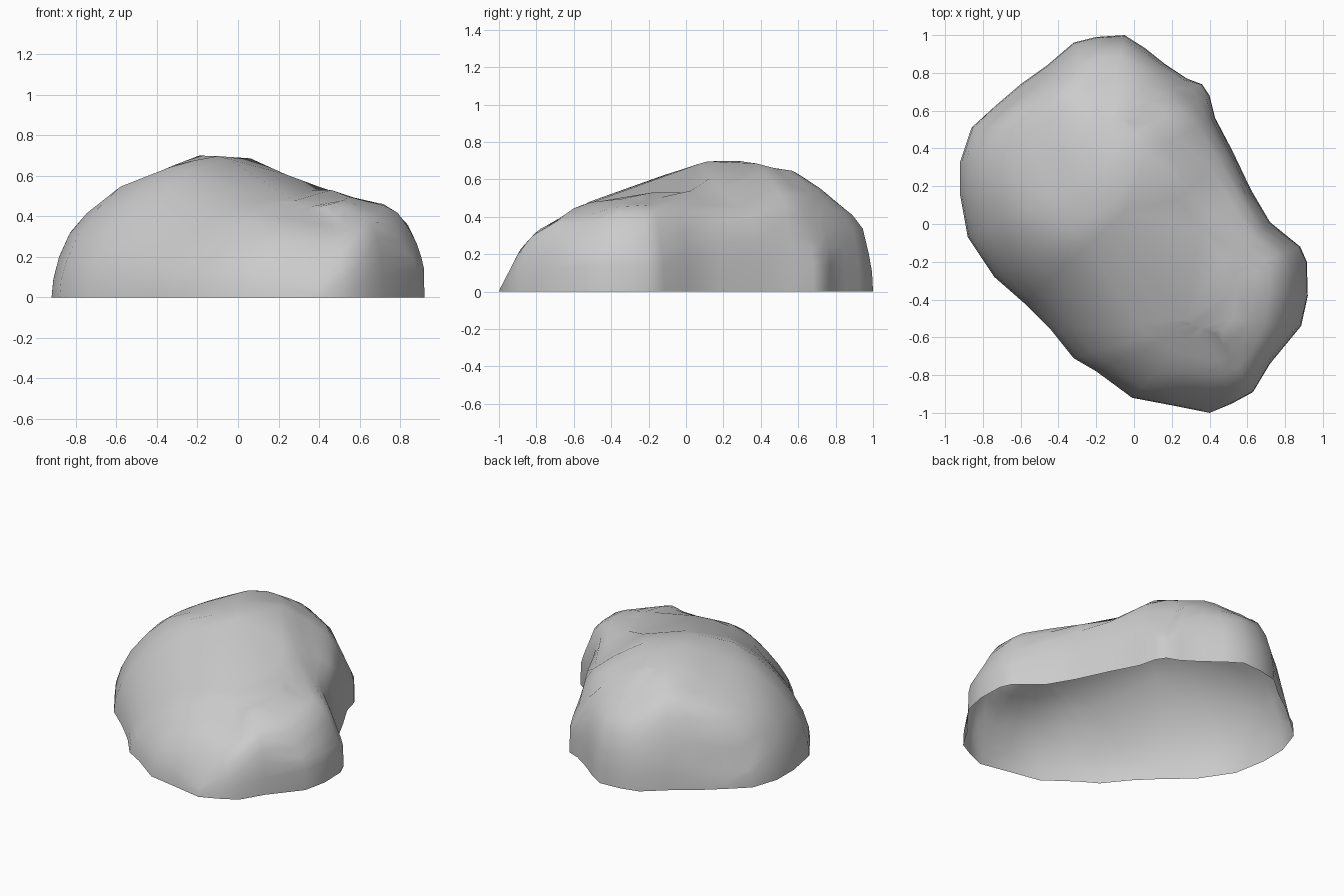
import bpy, bmesh, math
from mathutils import Vector, noise
from mathutils.geometry import intersect_point_line

if "Cube" in bpy.data.objects:
    bpy.data.objects.remove(bpy.data.objects["Cube"])

# Ground outline of the boulder, counter-clockwise
OUTLINE = [(.92, -.38), (.915, -.2), (.88, -.12), (.72, .01), (.62, .18), (.52, .39),
           (.43, .56), (.40, .68), (.36, .74), (.28, .77), (.16, .85), (.06, .93),
           (-.05, 1), (-.2, .99), (-.32, .96), (-.46, .84), (-.6, .74), (-.74, .62),
           (-.86, .51), (-.92, .33), (-.92, .15), (-.88, -.07), (-.74, -.28),
           (-.58, -.42), (-.44, -.56), (-.32, -.71), (-.2, -.78), (-.01, -.92),
           (.2, -.96), (.4, -1), (.52, -.95), (.63, -.89), (.72, -.74), (.885, -.54)]

# Summit ridge: tall back-left lump falling to a lower front-right shelf
RIDGE = [Vector(p) for p in ((-.16, .5, .735), (0, .18, .755), (.22, -.06, .65),
                             (.4, -.3, .575), (.38, -.5, .54))]

# Skyline profiles (distance across, height) that chip the dome into a rock
FRONT = [(-.92, .1), (-.9, .2), (-.84, .34), (-.72, .45), (-.56, .56), (-.4, .61), (-.22, .7),
         (-.05, .695), (0, .72), (.22, .64), (.34, .525), (.42, .55), (.5, .51), (.62, .475),
         (.72, .46), (.86, .37), (.92, .14)]
SIDE = [(-1, 0), (-.89, .22), (-.75, .38), (-.62, .45), (-.45, .535), (-.27, .575), (0, .66),
        (.18, .72), (.48, .69), (.6, .63), (.72, .55), (.85, .44), (.94, .37), (1, .1)]
FRONT_RIGHT = [(-.765, .3), (-.67, .5), (-.56, .65), (-.35, .78), (-.17, .85), (.06, .915),
               (.2, .91), (.4, .83), (.57, .66), (.64, .5), (.72, .32)]
BACK_LEFT = [(-.71, .15), (-.65, .43), (-.56, .67), (-.44, .775), (-.09, .815), (.01, .755),
             (.26, .695), (.34, .66), (.5, .53), (.64, .355), (.75, .115)]
BACK_RIGHT = [(-1, .27), (-.85, .555), (-.67, .647), (-.13, .733), (.13, .876), (.5, .87),
              (.8, .7), (.88, .4), (.97, 0)]


def direction(deg):
    return Vector((math.cos(math.radians(deg)), math.sin(math.radians(deg))))


# (profile, across direction, depth direction, slope along depth)
CHIPS = [(FRONT, direction(0), direction(90), 0),
         (SIDE, direction(90), direction(0), 0),
         (FRONT_RIGHT, direction(35), direction(125), .463),
         (BACK_LEFT, direction(215), direction(305), .463),
         (BACK_RIGHT, direction(140), direction(50), .579)]


def interpolate(table, u):
    for (a, fa), (b, fb) in zip(table, table[1:]):
        if u <= b:
            return fa + (fb - fa) * max(0, (u - a) / (b - a))
    return table[-1][1]


def height_limit(p):
    return min(interpolate(t, p.dot(r)) - k * p.dot(d) for t, r, d, k in CHIPS)


def ridge_point(p):
    best = None
    for a, b in zip(RIDGE, RIDGE[1:]):
        _, t = intersect_point_line(p, a.xy, b.xy)
        q = a.lerp(b, min(1, max(0, t)))
        dist = (q.xy - p).length
        if best is None or dist < best[0]:
            best = (dist, q)
    return best[1]


# Rounded rings rising from the outline to the ridge; the underside stays open
bm = bmesh.new()
rings = []
for angle in (0, 8, 17, 27, 38, 49, 60, 70, 80):
    s, c = math.sin(math.radians(angle)), math.cos(math.radians(angle))
    ring = []
    for x, y in OUTLINE:
        p = Vector((x, y))
        top = ridge_point(p)
        out = (p - top.xy).normalized()
        # Steeper walls on the right, gentler slope at the front
        steep = max(0, out.x) * min(1, 1.5 - 1.5 * y)
        e = 2 / (1.82 + .2 * y + 1.1 * steep)
        xy = top.xy.lerp(p, c ** e)
        z = top.z * s ** e
        lump = noise.noise(Vector((xy.x * 3, xy.y * 3, z * 3 + 4))) * .03 * s * c
        xy = xy + out * lump
        z = min(z, max(height_limit(xy), .12 * s))
        ring.append(bm.verts.new((xy.x, xy.y, z)))
    rings.append(ring)

n = len(OUTLINE)
for low, high in zip(rings, rings[1:]):
    for i in range(n):
        j = (i + 1) % n
        bm.faces.new((low[i], low[j], high[j], high[i]))

# Summit cap
cap = bm.faces.new(rings[-1])
bmesh.ops.triangulate(bm, faces=[cap])
bmesh.ops.remove_doubles(bm, verts=rings[-1], dist=.012)

mesh = bpy.data.meshes.new("boulder")
bm.to_mesh(mesh)
bm.free()
boulder = bpy.data.objects.new("boulder", mesh)
bpy.context.collection.objects.link(boulder)
bpy.context.view_layer.objects.active = boulder
boulder.select_set(True)
bpy.ops.object.shade_smooth_by_angle(angle=math.radians(50))
